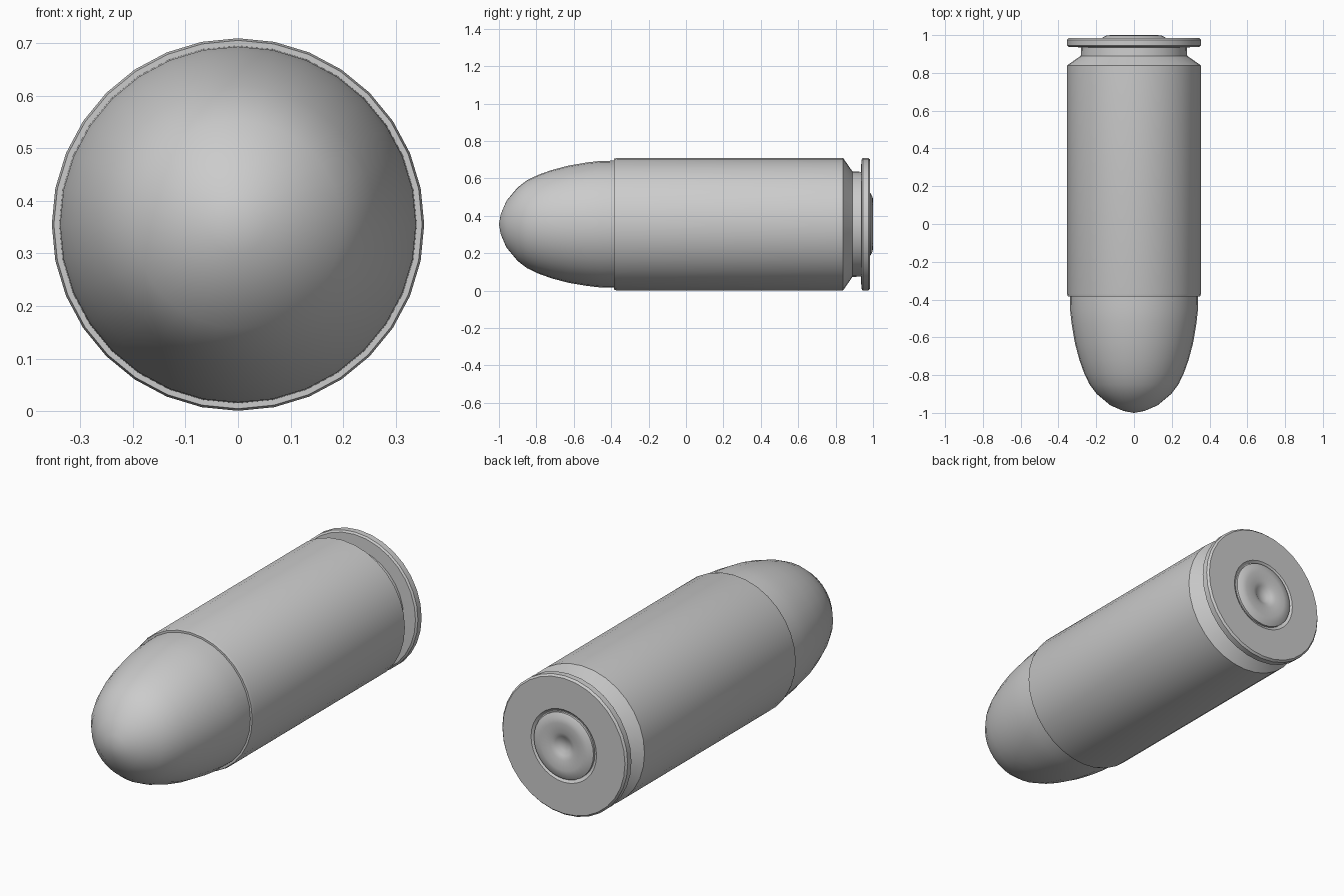
import bpy, bmesh, math

if "Cube" in bpy.data.objects:
    bpy.data.objects.remove(bpy.data.objects["Cube"])

SIDES = 32
AXIS_Z = 0.355


def lathe(name, profile, angle=30):
    """Revolve (radius, y) points about the cartridge's long axis."""
    bm = bmesh.new()
    rings = []
    for r, y in profile:
        if r == 0:
            rings.append([bm.verts.new((0, y, AXIS_Z))])
        else:
            rings.append([bm.verts.new((r * math.sin(2 * math.pi * i / SIDES), y,
                                        AXIS_Z + r * math.cos(2 * math.pi * i / SIDES)))
                          for i in range(SIDES)])
    for a, b in zip(rings, rings[1:]):
        for i in range(SIDES):
            j = (i + 1) % SIDES
            if len(a) == 1:
                bm.faces.new((a[0], b[i], b[j]))
            elif len(b) == 1:
                bm.faces.new((a[i], b[0], a[j]))
            else:
                bm.faces.new((a[i], b[i], b[j], a[j]))
    bmesh.ops.recalc_face_normals(bm, faces=bm.faces)
    mesh = bpy.data.meshes.new(name)
    bm.to_mesh(mesh)
    bm.free()
    obj = bpy.data.objects.new(name, mesh)
    bpy.context.collection.objects.link(obj)
    bpy.ops.object.select_all(action='DESELECT')
    obj.select_set(True)
    bpy.context.view_layer.objects.active = obj
    bpy.ops.object.shade_smooth_by_angle(angle=math.radians(angle))
    return obj


# Rounded bullet, its base seated just inside the case mouth
lathe("bullet", [(0, -1), (0.055, -0.99), (0.125, -0.96), (0.197, -0.9), (0.235, -0.85),
                 (0.264, -0.79), (0.289, -0.72), (0.313, -0.63), (0.33, -0.53),
                 (0.338, -0.46), (0.34, -0.37), (0.34, -0.34), (0, -0.34)])

# Case: mouth lip, straight wall, bevel, extractor groove, rim and primer pocket
lathe("case", [(0, -0.33), (0.338, -0.33), (0.338, -0.385), (0.35, -0.385), (0.354, -0.37),
               (0.354, 0.84), (0.282, 0.89), (0.28, 0.935), (0.345, 0.938),
               (0.354, 0.945), (0.354, 0.975), (0.345, 0.985),
               (0.185, 0.985), (0.172, 0.975), (0, 0.965)])

# Primer with a small firing dent
lathe("primer", [(0.168, 0.968), (0.168, 0.986), (0.145, 0.998), (0.12, 1.0),
                 (0.07, 0.996), (0.048, 0.988), (0.03, 0.976), (0, 0.972)], 40)
